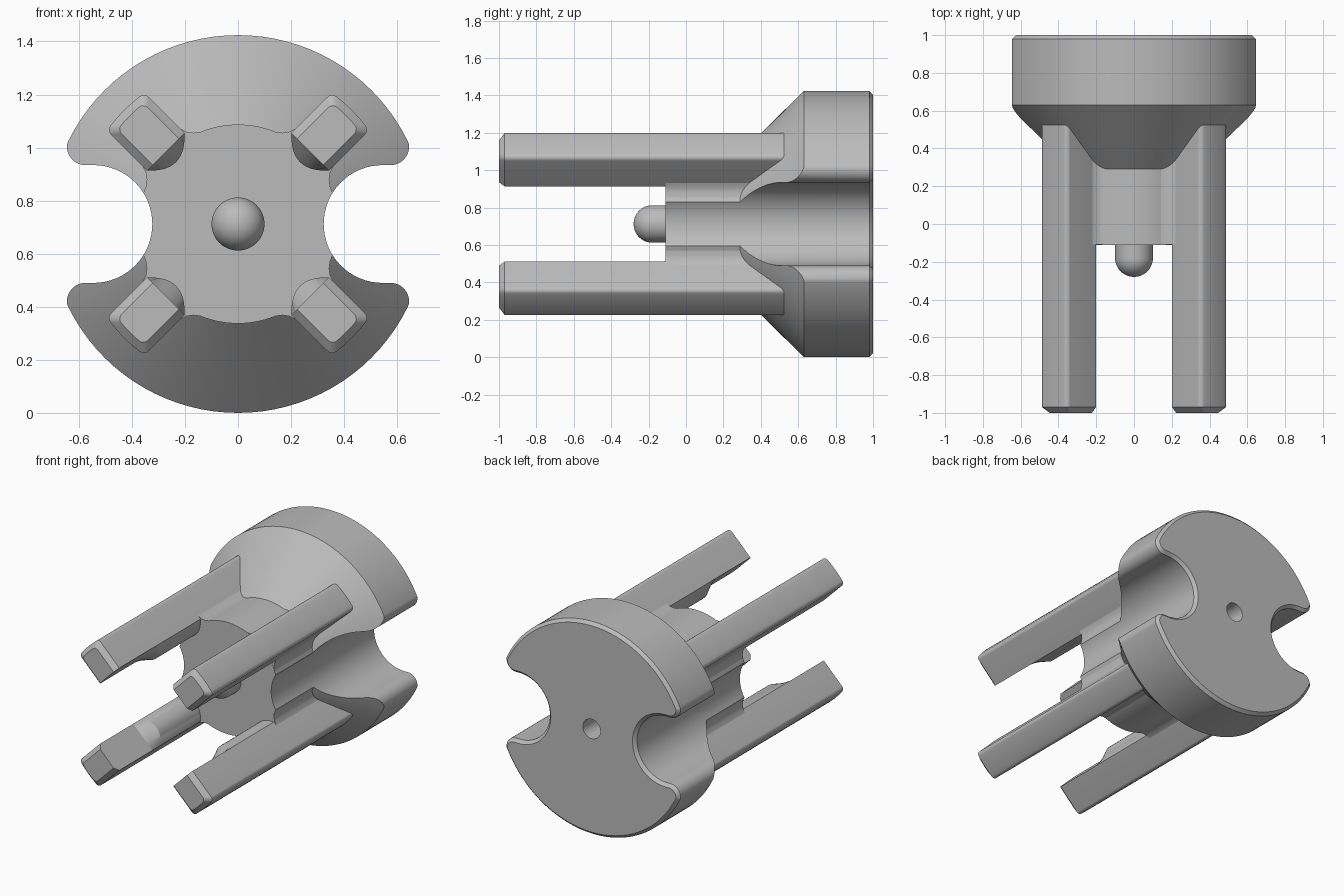
import bpy, bmesh
from math import sin, cos, pi, radians, atan2, sqrt

cube = bpy.data.objects.get("Cube")
if cube:
    bpy.data.objects.remove(cube, do_unlink=True)

AXIS_Z = 0.712
HEAD_R, HUB_R = 0.712, 0.375

grey = bpy.data.materials.new("plain_grey")
grey.use_nodes = True
grey.diffuse_color = (0.5, 0.5, 0.5, 1)
grey.node_tree.nodes["Principled BSDF"].inputs["Base Color"].default_value = (0.5, 0.5, 0.5, 1)


def arc(cx, cz, r, start, end, steps):
    """Points on an arc, angles in radians."""
    angles = [start + (end - start) * i / steps for i in range(steps + 1)]
    return [(cx + r * cos(a), cz + r * sin(a)) for a in angles]


def circle(r, steps=96):
    return arc(0, 0, r, 0, 2 * pi, steps)[:-1]


def loft(name, sections):
    """Skin matching cross-sections (y, [(x, z)]) and cap both ends."""
    bm = bmesh.new()
    rings = [[bm.verts.new((x, y, z + AXIS_Z)) for x, z in pts] for y, pts in sections]
    for a, b in zip(rings, rings[1:]):
        for i in range(len(a)):
            j = (i + 1) % len(a)
            bm.faces.new((a[i], a[j], b[j], b[i]))
    bm.faces.new(rings[0])
    bm.faces.new(rings[-1])
    bmesh.ops.recalc_face_normals(bm, faces=bm.faces)
    mesh = bpy.data.meshes.new(name)
    bm.to_mesh(mesh)
    bm.free()
    obj = bpy.data.objects.new(name, mesh)
    obj.data.materials.append(grey)
    bpy.context.collection.objects.link(obj)
    return obj


def activate(obj):
    bpy.ops.object.select_all(action='DESELECT')
    obj.select_set(True)
    bpy.context.view_layer.objects.active = obj


def cut(obj, cutter):
    activate(obj)
    mod = obj.modifiers.new("cut", 'BOOLEAN')
    mod.operation, mod.solver, mod.object = 'DIFFERENCE', 'EXACT', cutter
    bpy.ops.object.modifier_apply(modifier=mod.name)
    bpy.data.objects.remove(cutter, do_unlink=True)


def smooth(obj):
    activate(obj)
    bpy.ops.object.shade_smooth_by_angle(angle=radians(25))


# Round head, cone and hub in one turned body
body = loft("body", [(-0.11, circle(HUB_R)), (0.29, circle(HUB_R)), (0.63, circle(HEAD_R)),
                     (0.98, circle(HEAD_R)), (1.0, circle(HEAD_R - 0.02))])


# Side channels with rounded lips and a chamfered rear rim
def channel(side, grow):
    cx, cz, lip = 0.575, 0.292, 0.07 - grow
    tip = atan2(cz, cx)
    upper = [(0.85 * cos(tip), 0.85 * sin(tip))]
    upper += arc(cx, cz, lip, tip, -pi / 2, 10)
    upper += arc(0.545, 0, 0.222 + grow, pi / 2, pi, 16)
    lower = [(x, -z) for x, z in reversed(upper[:-1])]
    return [(side * x, z) for x, z in upper + lower]


for side in (1, -1):
    cut(body, loft("channel_cutter", [(-0.5, channel(side, 0)), (0.98, channel(side, 0)),
                                      (1.02, channel(side, 0.04))]))

# Axle hole in the rear face
cut(body, loft("hole_cutter", [(0.4, circle(0.065, 48)), (1.1, circle(0.065, 48))]))
smooth(body)

# Centre pin with a domed tip
dome = [(-0.18 - 0.1 * cos(a), circle(0.1 * sin(a), 48))
        for a in [pi / 2 * (i + 0.1) / 12 for i in range(12)]]
smooth(loft("centre_pin", dome + [(-0.18, circle(0.1, 48)), (0, circle(0.1, 48))]))


# Prong section: rounded outer side, flat or bulging inner side
def prong(angle, half=0.1, outer=0.607, bulge=0.0):
    n, corner = 12, 0.025
    flat_t = half - corner
    pts = []
    for i in range(n + 1):
        t = -half + 2 * half * i / n
        pts.append((0.385 - bulge * (1 - (t / half) ** 2), t))
    base = sqrt(outer ** 2 - flat_t ** 2) - corner
    pts += arc(base, flat_t, corner, pi / 2, 0.12, 5)
    for i in range(1, 8):
        t = flat_t - 2 * flat_t * i / 8
        pts.append((sqrt(outer ** 2 - t * t), t))
    pts += arc(base, -flat_t, corner, -0.12, -pi / 2, 5)
    return turn(pts, angle)


def turn(pts, a):
    return [(r * cos(a) - t * sin(a), r * sin(a) + t * cos(a)) for r, t in pts]


corners = {"left_upper": 45, "right_upper": 135, "right_lower": 225, "left_lower": 315}
for label, degrees in corners.items():
    a = radians(degrees)
    smooth(loft(label + "_prong", [(-1.0, prong(a, 0.07, 0.577)), (-0.97, prong(a)),
                                   (-0.62, prong(a)), (-0.53, prong(a, bulge=0.055)),
                                   (0.6, prong(a, bulge=0.055))]))
    # Flared web joining the prong to the hub
    half_web = [(0.3, 0.15), (0.342, 0.15), (0.362, 0.124), (0.382, 0.109), (0.41, 0.1)]
    web = half_web + [(r, -t) for r, t in reversed(half_web)]
    smooth(loft(label + "_web", [(-0.1095, turn(web, a)), (0.4, turn(web, a))]))
